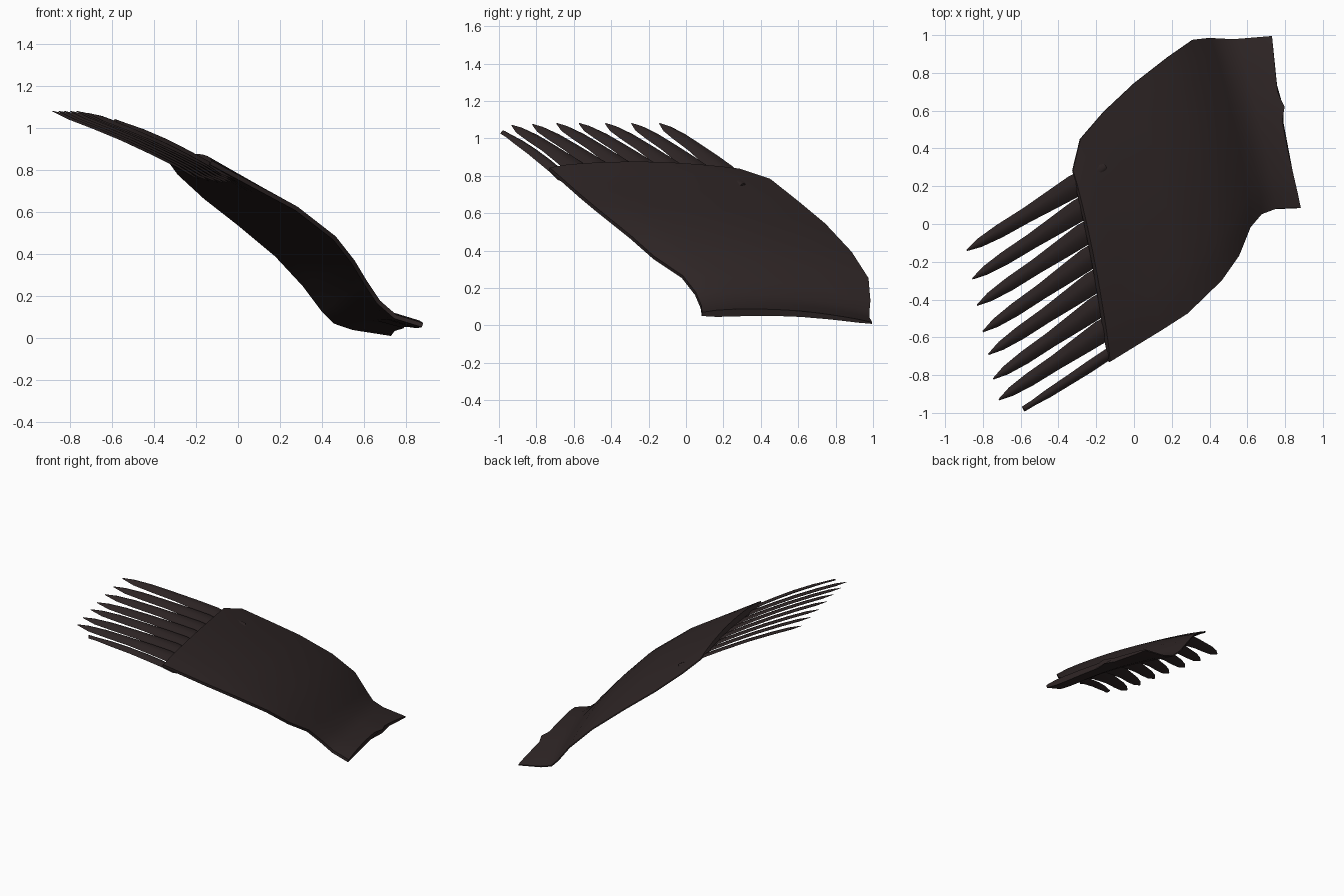
import bpy, bmesh, math
from mathutils import Vector as V

if "Cube" in bpy.data.objects:
    bpy.data.objects.remove(bpy.data.objects["Cube"])

dark = bpy.data.materials.new("dark brown plumage")
dark.diffuse_color = (0.028, 0.019, 0.019, 1)
dark.use_nodes = True
dark.node_tree.nodes["Principled BSDF"].inputs["Base Color"].default_value = dark.diffuse_color


def finish(bm, name, angle):
    bmesh.ops.recalc_face_normals(bm, faces=bm.faces)
    me = bpy.data.meshes.new(name)
    bm.to_mesh(me)
    bm.free()
    me.materials.append(dark)
    ob = bpy.data.objects.new(name, me)
    bpy.context.collection.objects.link(ob)
    bpy.ops.object.select_all(action='DESELECT')
    ob.select_set(True)
    bpy.context.view_layer.objects.active = ob
    bpy.ops.object.shade_smooth_by_angle(angle=math.radians(angle))
    return ob


def loft(rings, name, angle=50):
    bm = bmesh.new()
    rows = [[bm.verts.new(p) for p in r] for r in rings]
    n = len(rows[0])
    for a, b in zip(rows, rows[1:]):
        for i in range(n):
            j = (i + 1) % n
            bm.faces.new((a[i], a[j], b[j], b[i]))
    bm.faces.new(rows[0])
    bm.faces.new(rows[-1])
    return finish(bm, name, angle)


# Wing body: leading and trailing edge points from the root to the feather line
lead = [(.88, .085, .06), (.75, .08, .10), (.67, .05, .17), (.61, -.02, .26), (.55, -.17, .36),
        (.46, -.30, .475), (.28, -.475, .615), (.14, -.565, .69), (0, -.65, .765), (-.13, -.73, .835)]
trail = [(.73, .995, .012), (.55, .98, .04), (.46, .98, .07), (.40, .985, .13), (.31, .975, .25),
         (.18, .885, .39), (0, .745, .54), (-.16, .595, .665), (-.285, .45, .78), (-.325, .285, .835)]
lead, trail = [V(p) for p in lead], [V(p) for p in trail]
STEPS = 12
rings = []
for k, (a, b) in enumerate(zip(lead, trail)):
    lo, hi = max(k - 1, 0), min(k + 1, len(lead) - 1)
    top, low = [], []
    for i in range(STEPS + 1):
        u = i / STEPS
        span = lead[hi].lerp(trail[hi], u) - lead[lo].lerp(trail[lo], u)
        nrm = (b - a).cross(span).normalized()
        if nrm.z < 0:
            nrm = -nrm
        p = a.lerp(b, u) + nrm * 0.03 * math.sin(math.pi * u)
        if k == 0:                                  # ragged root edge
            p.x += -.03 * math.sin(math.pi * u) + (.025 if i == 7 else 0)
        t = 0.004 + 0.018 * (1 - u) ** .5 * min(1, .35 + 6 * u)
        top.append(p + nrm * t)
        low.append(p - nrm * t)
    rings.append(top + low[::-1])
loft(rings, "wing_body", 60)

# Flight feathers: overlapping drooping blades fanned along the wing end
tips = [(-.885, -.14, 1.08), (-.855, -.29, 1.08), (-.83, -.43, 1.08), (-.80, -.57, 1.08),
        (-.77, -.69, 1.08), (-.745, -.82, 1.075), (-.715, -.93, 1.07), (-.585, -.98, 1.035)]
# (position along feather, half width)
outline = [(-.3, .02), (-.15, .052), (0, .062), (.2, .054), (.45, .043), (.7, .038), (.88, .026), (1, .004)]
for n, tip in enumerate(tips):
    tip = V(tip)
    f = (n + .55) / 8.0
    root = V((-.315, .20, .835)).lerp(V((-.15, -.70, .835)), n / 7)
    axis = tip - root
    side = V((-axis.y, axis.x, 0)).normalized()
    if side.y < 0:
        side = -side
    side = (side + V((0, 0, .22))).normalized()
    up = axis.cross(side).normalized()
    if up.z < 0:
        up = -up
    rings = []
    for t, w in outline:
        if n == 7:
            w = min(w * .65, .032) if t < 1 else .016   # blunt front feather
        c = root + axis * t + up * (.012 * math.sin(math.pi * max(t, 0)) - (.012 if t < 0 else 0))
        h = min(.011, w * .4)
        rings.append([c + side * w, c + side * w * .35 + up * h, c - side * w * .3 + up * h * .9,
                      c - side * w - up * h, c - side * w * .3 - up * h, c + side * w * .4 - up * h * .6])
    loft(rings, "flight_feather_%d" % (n + 1), 60)
